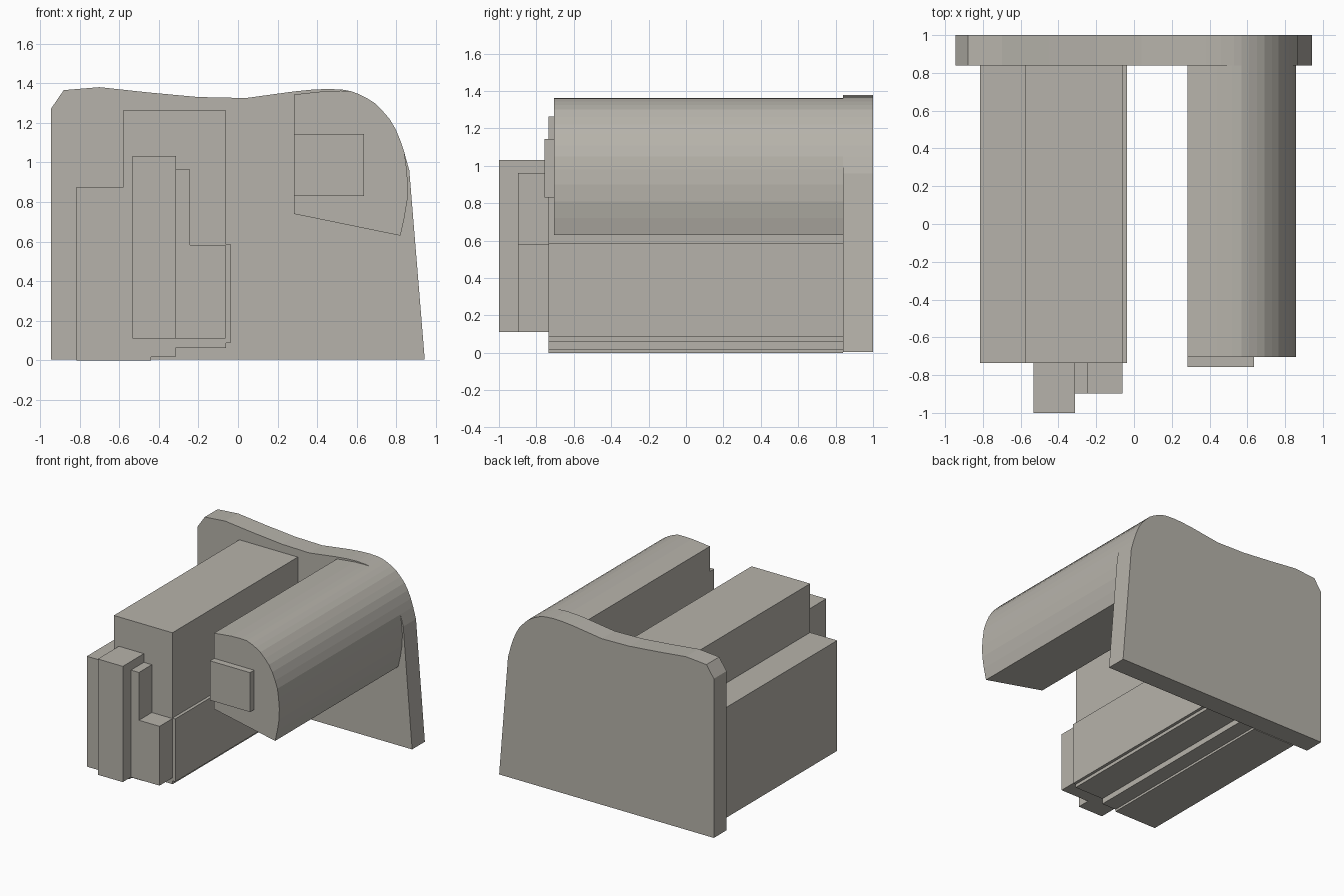
import bpy, bmesh

stone = bpy.data.materials.new("warm grey")
stone.diffuse_color = (0.47, 0.45, 0.405, 1)


def extrude_profile(name, pts, y0, y1):
    """Solid made from an x-z outline running from y0 to y1."""
    bm = bmesh.new()
    face = bm.faces.new([bm.verts.new((x, y0, z)) for x, z in pts])
    ext = bmesh.ops.extrude_face_region(bm, geom=[face], use_keep_orig=True)
    verts = [g for g in ext["geom"] if isinstance(g, bmesh.types.BMVert)]
    bmesh.ops.translate(bm, verts=verts, vec=(0, y1 - y0, 0))
    bmesh.ops.recalc_face_normals(bm, faces=bm.faces[:])
    mesh = bpy.data.meshes.new(name)
    bm.to_mesh(mesh)
    bm.free()
    mesh.materials.append(stone)
    ob = bpy.data.objects.new(name, mesh)
    bpy.context.collection.objects.link(ob)
    return ob


def rect(x0, x1, z0, z1):
    return [(x0, z0), (x1, z0), (x1, z1), (x0, z1)]


# Rounded shoulder shared by the back wall and the vault
shoulder = [(0.57, 1.36), (0.61, 1.345), (0.65, 1.325), (0.69, 1.30),
            (0.73, 1.26), (0.765, 1.22), (0.795, 1.17), (0.82, 1.11),
            (0.84, 1.05)]

# Back wall with wavy top
extrude_profile("back_wall",
    [(0.943, 0.005), (-0.945, 0.005), (-0.945, 1.27), (-0.88, 1.365),
     (-0.70, 1.38), (-0.45, 1.353), (-0.20, 1.33), (0.04, 1.325),
     (0.28, 1.358), (0.38, 1.368), (0.46, 1.371), (0.53, 1.367)]
    + shoulder + [(0.865, 0.96)], 0.84, 1.0)

# Rounded vault on the right
extrude_profile("rounded_vault",
    [(0.82, 0.63), (0.283, 0.74), (0.283, 1.343), (0.44, 1.36), (0.52, 1.362)]
    + shoulder + [(0.85, 0.98), (0.857, 0.90), (0.855, 0.81), (0.84, 0.72)],
    -0.705, 0.84)

# Plate on the front of the vault
extrude_profile("vault_front_plate", rect(0.283, 0.636, 0.83, 1.143), -0.757, -0.705)

# Long stepped block on the left
extrude_profile("stepped_block",
    [(-0.815, 0), (-0.44, 0), (-0.44, 0.018), (-0.315, 0.018),
     (-0.315, 0.062), (-0.06, 0.062), (-0.06, 0.088), (-0.037, 0.088),
     (-0.037, 0.587), (-0.062, 0.587), (-0.062, 1.265), (-0.577, 1.265),
     (-0.577, 0.877), (-0.815, 0.877)], -0.735, 0.84)

# Front tower and the lower L-shaped step next to it
extrude_profile("front_tower", rect(-0.533, -0.313, 0.112, 1.032), -1.0, -0.735)
extrude_profile("front_side_step",
    [(-0.313, 0.112), (-0.062, 0.112), (-0.062, 0.583), (-0.243, 0.583),
     (-0.243, 0.963), (-0.313, 0.963)], -0.897, -0.735)
